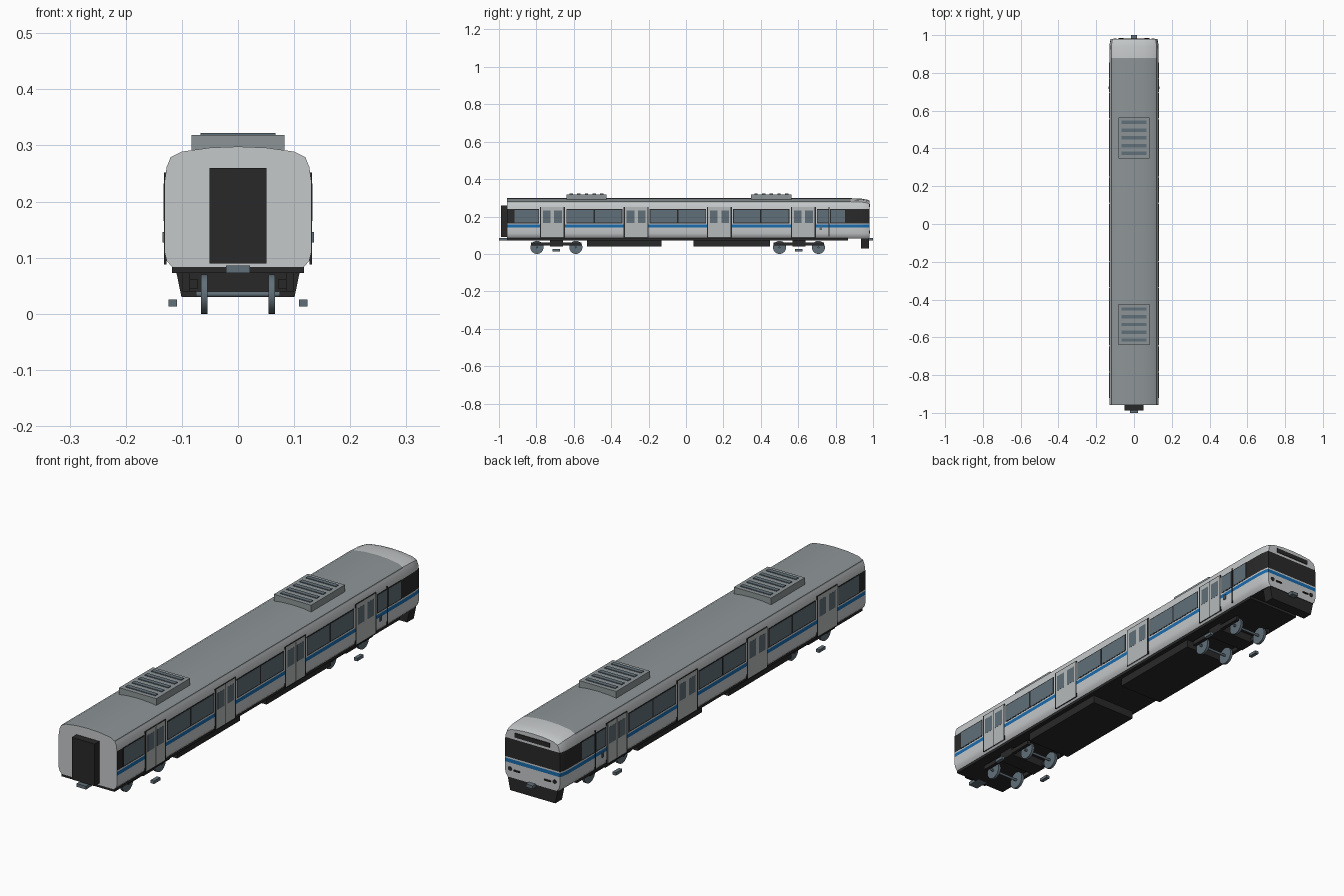
import bpy, bmesh, math
from mathutils import Matrix, Vector

if "Cube" in bpy.data.objects:
    bpy.data.objects.remove(bpy.data.objects["Cube"], do_unlink=True)


def material(name, r, g, b):
    m = bpy.data.materials.new(name)
    m.use_nodes = True
    m.diffuse_color = (r, g, b, 1)
    m.node_tree.nodes["Principled BSDF"].inputs["Base Color"].default_value = (r, g, b, 1)
    return m


SILVER = material("silver body", 0.56, 0.58, 0.59)
DOOR = material("door grey", 0.47, 0.49, 0.50)
ROOF = material("roof grey", 0.27, 0.30, 0.31)
SLATE = material("slate glass and steel", 0.12, 0.16, 0.19)
BLACK = material("black trim", 0.022, 0.022, 0.022)
BLUE = material("blue stripe", 0.01, 0.15, 0.42)


def finish(name, bm, mats, smooth=None):
    bmesh.ops.recalc_face_normals(bm, faces=bm.faces)
    me = bpy.data.meshes.new(name)
    bm.to_mesh(me)
    bm.free()
    for m in mats:
        me.materials.append(m)
    ob = bpy.data.objects.new(name, me)
    bpy.context.collection.objects.link(ob)
    if smooth:
        me.shade_smooth()
        me.set_sharp_from_angle(angle=math.radians(smooth))
    return ob


def boxes(name, mat, spans):
    """One object from boxes, each given as (x span, y span, z span)."""
    bm = bmesh.new()
    for span in spans:
        size = [b - a for a, b in span]
        mid = [(a + b) / 2 for a, b in span]
        bmesh.ops.create_cube(bm, size=1, matrix=Matrix.Translation(mid) @ Matrix.Diagonal((*size, 1)))
    return finish(name, bm, [mat])


def both(inner, outer, *rest):
    """The same box on both sides of the car."""
    return [((min(s * inner, s * outer), max(s * inner, s * outer)), *rest) for s in (-1, 1)]


def cylinders(name, mat, radius, depth, places, axis, sides=24):
    bm = bmesh.new()
    turn = Vector((0, 0, 1)).rotation_difference(Vector(axis)).to_matrix().to_4x4()
    for p in places:
        bmesh.ops.create_cone(bm, cap_ends=True, segments=sides, radius1=radius, radius2=radius,
                              depth=depth, matrix=Matrix.Translation(p) @ turn)
    return finish(name, bm, [mat], 40)


# Body shell: one cross-section lofted along the car, narrowing at the cab
half = [(0.05, 0.296), (0.10, 0.289), (0.12, 0.279), (0.127, 0.262), (0.131, 0.235),
        (0.131, 0.11), (0.127, 0.094), (0.117, 0.083)]
outline = [(0, 0.298)] + half + [(-x, z) for x, z in reversed(half)]
stations = [(-0.958, 1, 1), (0.88, 1, 1), (0.94, 0.995, 0.97), (0.968, 0.97, 0.92), (0.98, 0.935, 0.87)]
bm = bmesh.new()
rings = []
for y, wide, tall in stations:
    rings.append([bm.verts.new((x * wide, y, 0.2 + (z - 0.2) * (tall if z > 0.2 else 1)))
                  for x, z in outline])
for a, b in zip(rings, rings[1:]):
    for i in range(len(outline)):
        j = (i + 1) % len(outline)
        bm.faces.new((a[i], a[j], b[j], b[i]))
bm.faces.new(rings[0])
bm.faces.new(rings[-1])
bmesh.ops.recalc_face_normals(bm, faces=bm.faces)
cuts = [((0, 0, z), (0, 0, 1)) for z in (0.142, 0.157, 0.163, 0.24, 0.275)]
cuts += [((0, y, 0), (0, 1, 0)) for y in (-0.92, 0.855)]
for point, normal in cuts:
    bmesh.ops.bisect_plane(bm, geom=bm.verts[:] + bm.edges[:] + bm.faces[:],
                           plane_co=point, plane_no=normal)
bm.normal_update()
for f in bm.faces:
    c, n = f.calc_center_median(), f.normal
    if n.z < -0.9:
        f.material_index = 2
    elif n.y < -0.9:
        f.material_index = 0
    elif 0.142 < c.z < 0.157:
        f.material_index = 3
    elif 0.163 < c.z < 0.24 and (c.y > 0.855 or c.y < -0.92):
        f.material_index = 2
    elif c.z > 0.275 and c.y < 0.88:
        f.material_index = 1
finish("body_shell", bm, [SILVER, ROOF, BLACK, BLUE], 32)

# Sliding doors with two leaves
door_frames, door_leaves, door_glass = [], [], []
for y in (-0.714, -0.267, 0.179, 0.628):
    door_frames += both(0.1275, 0.1318, (y - 0.066, y + 0.066), (0.088, 0.252))
    for s in (-1, 1):
        m = y + s * 0.0305
        door_leaves += both(0.1275, 0.1323, (m - 0.0297, m + 0.0297), (0.088, 0.25))
        door_glass += both(0.129, 0.1328, (m - 0.021, m + 0.021), (0.165, 0.232))
boxes("door_frames", BLACK, door_frames)
boxes("door_leaves", DOOR, door_leaves)
boxes("door_windows", SLATE, door_glass)

# Side windows in thin black frames
window_frames, window_glass = [], []
for a, b in ((-0.92, -0.785), (-0.64, -0.49), (-0.49, -0.34), (-0.195, -0.045), (-0.045, 0.107),
             (0.252, 0.4), (0.4, 0.553), (0.7, 0.765), (0.77, 0.855)):
    window_frames += both(0.1285, 0.1317, (a, b), (0.163, 0.24))
    window_glass += both(0.1285, 0.1322, (a + 0.004, b - 0.004), (0.167, 0.236))
boxes("window_frames", BLACK, window_frames)
boxes("window_glass", SLATE, window_glass)

# Crew door seams and handles
seams = both(0.1285, 0.1322, (0.763, 0.767), (0.092, 0.25))
boxes("crew_door_seams", BLACK, seams)
boxes("crew_door_handles", SLATE, both(0.13, 0.135, (0.715, 0.727), (0.127, 0.146)))

# Cab face: destination panel, lamps and handrails
boxes("destination_panel", BLACK, [((-0.078, 0.078), (0.976, 0.983), (0.25, 0.268))])
cylinders("head_lamps", BLACK, 0.008, 0.008, [(s * 0.1, 0.979, 0.118) for s in (-1, 1)], (0, 1, 0), 16)
boxes("cab_handrails", BLACK, both(0.055, 0.082, (0.976, 0.985), (0.113, 0.118)))

# Rear gangway and couplers
boxes("gangway", BLACK, [((-0.051, 0.051), (-0.988, -0.955), (0.09, 0.26))])
boxes("couplers", SLATE, [((-0.021, 0.021), (-1.0, -0.94), (0.073, 0.086)),
                          ((-0.015, 0.015), (0.96, 1.0), (0.073, 0.086))])

# Roof cooling units with slats
units, slats = [], []
for y in (-0.532, 0.456):
    units.append(((-0.083, 0.083), (y - 0.108, y + 0.108), (0.285, 0.319)))
    for i in range(-2, 3):
        slats.append(((-0.067, 0.067), (y + i * 0.041 - 0.009, y + i * 0.041 + 0.009), (0.317, 0.322)))
boxes("cooling_units", ROOF, units)
boxes("cooling_slats", SLATE, slats)

# Underframe and equipment boxes
boxes("underframe", BLACK, [((-0.118, 0.118), (-0.957, 0.865), (0.073, 0.084))])
boxes("equipment_boxes", BLACK, [((-0.1, 0.1), (-0.53, -0.13), (0.04, 0.075)),
                                 ((-0.1, 0.1), (0.04, 0.45), (0.04, 0.075))])

# Cab skirt, narrower at the bottom
skirt = boxes("cab_skirt", BLACK, [((-0.112, 0.112), (0.935, 0.978), (0.03, 0.084))])
for v in skirt.data.vertices:
    if v.co.z < 0.05:
        v.co.x *= 0.9

# Bogies: frames, wheels, axles and side shoes
frames, shoes, wheels, axles = [], [], [], []
for y in (-0.693, 0.604):
    frames += both(0.072, 0.086, (y - 0.135, y + 0.135), (0.044, 0.062))
    frames.append(((-0.086, 0.086), (y - 0.035, y + 0.035), (0.04, 0.075)))
    shoes += both(0.109, 0.124, (y - 0.02, y + 0.02), (0.013, 0.025))
    for s in (-1, 1):
        axles.append((0, y + s * 0.104, 0.035))
        wheels += [(side * 0.06, y + s * 0.104, 0.035) for side in (-1, 1)]
boxes("bogie_frames", BLACK, frames)
boxes("side_shoes", SLATE, shoes)
cylinders("wheels", SLATE, 0.035, 0.011, wheels, (1, 0, 0), 28)
cylinders("axles", SLATE, 0.005, 0.15, axles, (1, 0, 0), 12)
